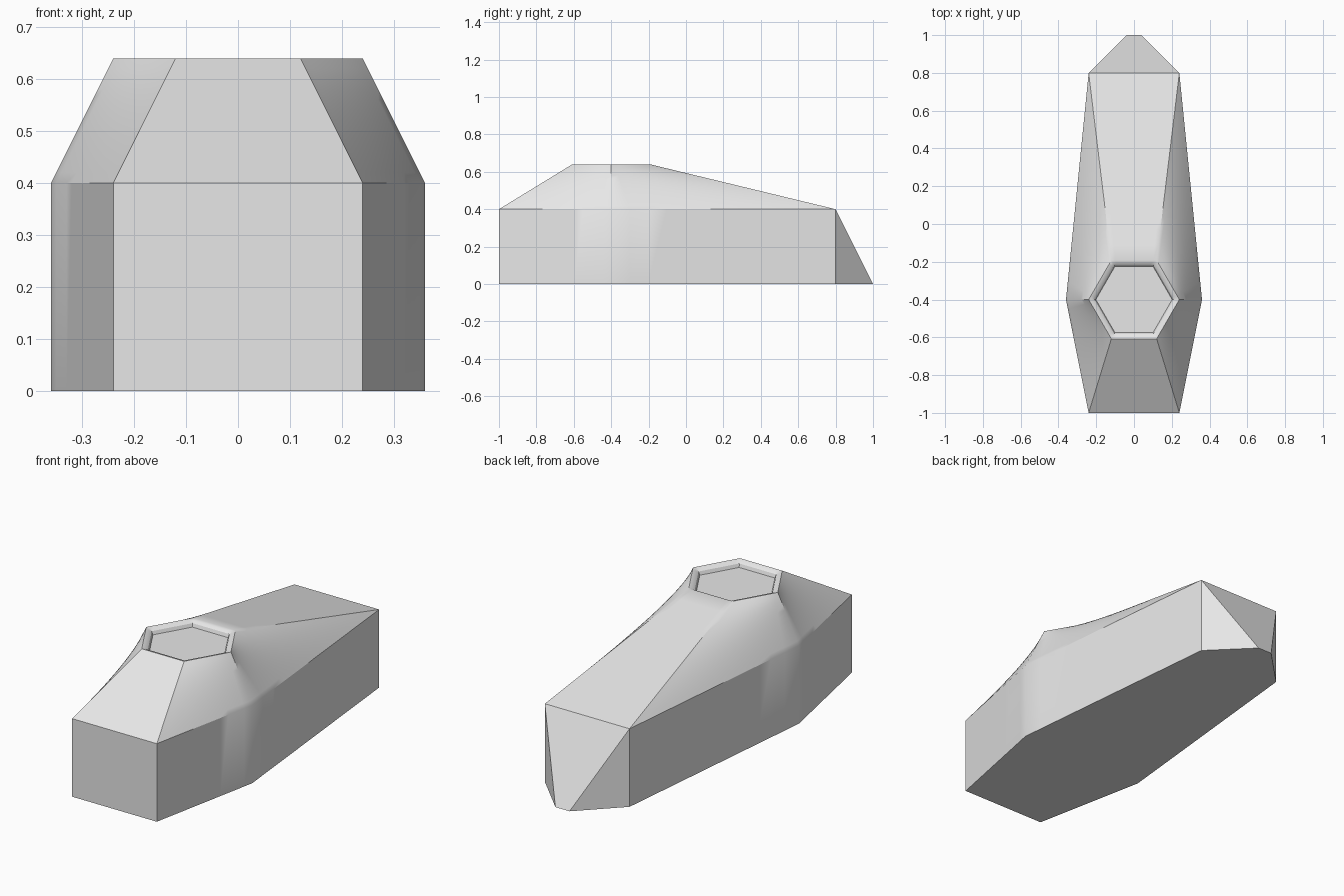
import bpy, bmesh, math
from mathutils import Vector

cube = bpy.data.objects.get("Cube")
if cube:
    bpy.data.objects.remove(cube)

grey = bpy.data.materials.new("plain grey")
grey.use_nodes = True
colour = (0.8, 0.8, 0.8, 1)
grey.diffuse_color = colour
grey.node_tree.nodes["Principled BSDF"].inputs["Base Color"].default_value = colour

STEPS = 12


def hull_ring(z):
    """Long six-sided outline, counter-clockwise from the front right corner."""
    outline = [(-0.24, -1), (0.24, -1), (0.36, -0.4),
               (0.24, 0.8), (-0.24, 0.8), (-0.36, -0.4)]
    return [Vector((x, y, z)) for x, y in outline]


def hatch_ring(radius, z):
    """Regular hexagon matching the corner order of the hull outline."""
    angles = [math.radians(240 + 60 * i) for i in range(6)]
    return [Vector((radius * math.cos(a), -0.4 + radius * math.sin(a), z)) for a in angles]


def loft(bm, low, high, rows, skip=()):
    """Ruled patches between the matching sides of two rings."""
    for i in range(6):
        if i in skip:
            continue
        j = (i + 1) % 6
        grid = []
        for r in range(rows + 1):
            a = low[i].lerp(high[i], r / rows)
            b = low[j].lerp(high[j], r / rows)
            grid.append([bm.verts.new(a.lerp(b, c / STEPS)) for c in range(STEPS + 1)])
        for r in range(rows):
            for c in range(STEPS):
                bm.faces.new((grid[r][c], grid[r][c + 1], grid[r + 1][c + 1], grid[r + 1][c]))


def finish(bm, name):
    bmesh.ops.remove_doubles(bm, verts=bm.verts[:], dist=0.0005)
    mesh = bpy.data.meshes.new(name)
    bm.to_mesh(mesh)
    bm.free()
    mesh.materials.append(grey)
    obj = bpy.data.objects.new(name, mesh)
    bpy.context.collection.objects.link(obj)
    bpy.ops.object.select_all(action='DESELECT')
    bpy.context.view_layer.objects.active = obj
    obj.select_set(True)
    bpy.ops.object.shade_smooth_by_angle(angle=math.radians(30))


# Hull walls, twisted upper deck and the rounded lip of the hatch
bm = bmesh.new()
base, shoulder = hull_ring(0), hull_ring(0.4)
rim = hatch_ring(0.24, 0.64)
loft(bm, base, shoulder, 1, skip=(3,))
loft(bm, shoulder, rim, STEPS)
lip = [rim, hatch_ring(0.222, 0.636), hatch_ring(0.209, 0.627), hatch_ring(0.202, 0.61)]
for outer, inner in zip(lip, lip[1:]):
    loft(bm, outer, inner, 1)
finish(bm, "hull")

# Recessed hatch floor
bm = bmesh.new()
bm.faces.new([bm.verts.new(p) for p in lip[-1]])
finish(bm, "hatch_floor")

# Tail wedge, sloping down to a short tip
bm = bmesh.new()
tip = [Vector((0.04, 1, 0)), Vector((-0.04, 1, 0))]
bm.faces.new([bm.verts.new(p) for p in (shoulder[4], shoulder[3], *tip)])
bm.faces.new([bm.verts.new(p) for p in (base[3], tip[0], shoulder[3])])
bm.faces.new([bm.verts.new(p) for p in (base[4], shoulder[4], tip[1])])
finish(bm, "tail_wedge")

# Flat underside running out to the tip
bm = bmesh.new()
bottom = base[:4] + tip + base[4:]
bm.faces.new([bm.verts.new(p) for p in reversed(bottom)])
finish(bm, "underside")
